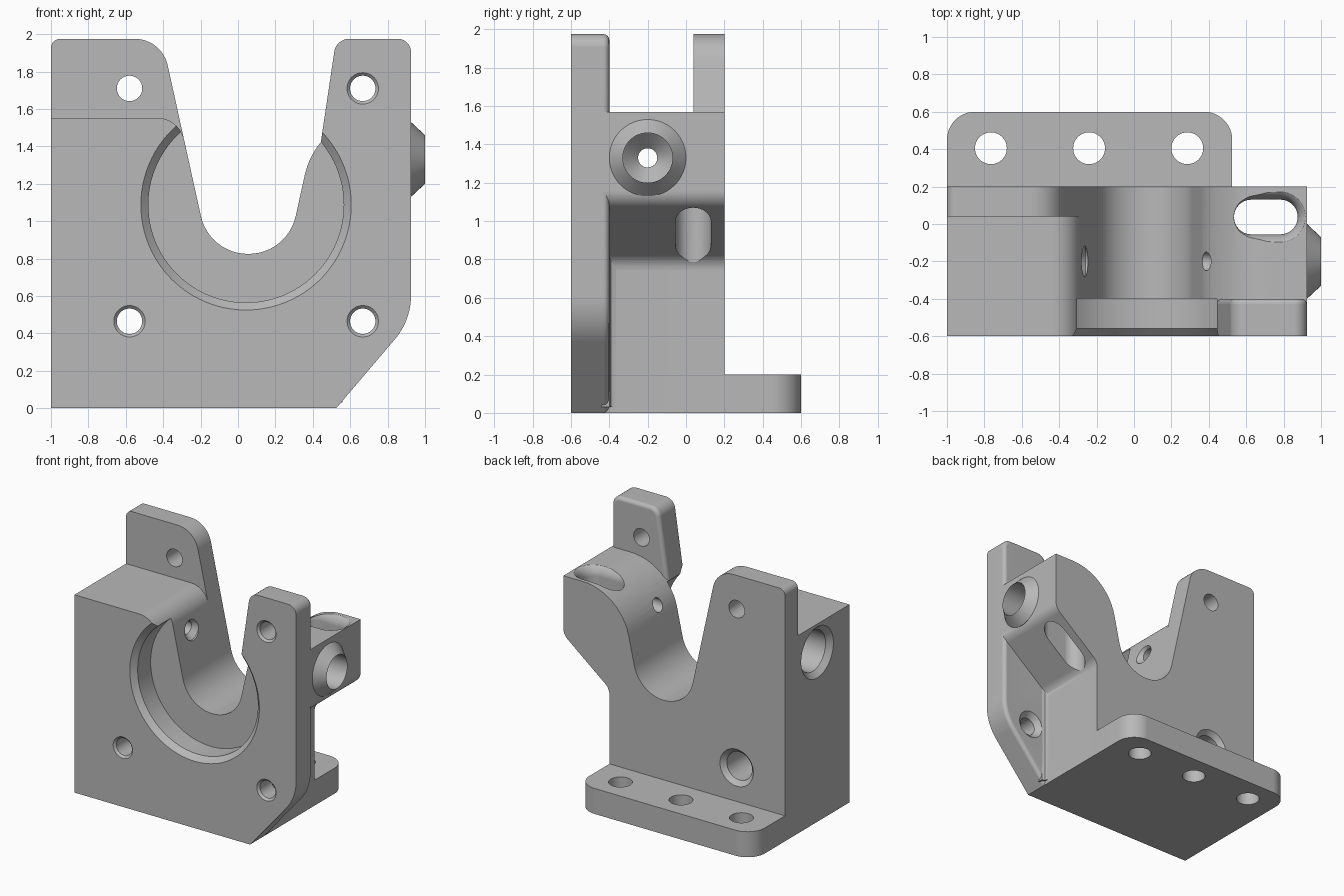
import bpy, bmesh, math
from mathutils import Vector

cube = bpy.data.objects.get("Cube")
if cube:
    bpy.data.objects.remove(cube, do_unlink=True)

grey = bpy.data.materials.new("machined_grey")
grey.use_nodes = True
grey.diffuse_color = (0.48, 0.48, 0.48, 1)
grey.node_tree.nodes["Principled BSDF"].inputs["Base Color"].default_value = (0.48, 0.48, 0.48, 1)


def rounded(points, steps=12):
    """Outline from (a, b, radius) corners, with every radius turned into an arc."""
    out = []
    for i, (a, b, r) in enumerate(points):
        p = Vector((a, b))
        if not r:
            out.append(p)
            continue
        u = (Vector(points[i - 1][:2]) - p).normalized()
        v = (Vector(points[(i + 1) % len(points)][:2]) - p).normalized()
        half = u.angle(v) / 2
        centre = p + (u + v).normalized() * (r / math.sin(half))
        start = p + u * (r / math.tan(half)) - centre
        sweep = math.pi - 2 * half
        if u.x * v.y - u.y * v.x > 0:
            sweep = -sweep
        for k in range(steps + 1):
            t = sweep * k / steps
            c, s = math.cos(t), math.sin(t)
            out.append(centre + Vector((start.x * c - start.y * s, start.x * s + start.y * c)))
    return out


def place(axis, along, a, b):
    return [(along, a, b), (a, along, b), (a, b, along)]["XYZ".index(axis)]


def loft(name, loops, round_last=0):
    """Closed solid through loops of equal length, optionally rounding the last rim."""
    bm = bmesh.new()
    rings = [[bm.verts.new(p) for p in loop] for loop in loops]
    n = len(rings[0])
    for low, high in zip(rings, rings[1:]):
        for i in range(n):
            j = (i + 1) % n
            bm.faces.new((low[i], low[j], high[j], high[i]))
    bm.faces.new(rings[0])
    cap = bm.faces.new(rings[-1])
    bmesh.ops.recalc_face_normals(bm, faces=bm.faces)
    if round_last:
        bmesh.ops.bevel(bm, geom=list(cap.edges), offset=round_last, segments=4,
                        profile=0.5, affect='EDGES')
    mesh = bpy.data.meshes.new(name)
    bm.to_mesh(mesh)
    bm.free()
    mesh.materials.append(grey)
    obj = bpy.data.objects.new(name, mesh)
    bpy.context.collection.objects.link(obj)
    return obj


def prism(name, axis, low, high, points, round_last=0):
    outline = rounded(points)
    return loft(name, [[place(axis, t, *p) for p in outline] for t in (low, high)], round_last)


def turned(name, axis, a, b, stations, sides=48):
    """Round solid along an axis from (distance, radius) stations."""
    angles = [math.tau * i / sides for i in range(sides)]
    return loft(name, [[place(axis, t, a + r * math.cos(w), b + r * math.sin(w)) for w in angles]
                       for t, r in stations])


def combine(target, tool, operation):
    mod = target.modifiers.new(tool.name, 'BOOLEAN')
    mod.operation, mod.solver, mod.object = operation, 'MANIFOLD', tool
    bpy.context.view_layer.objects.active = target
    bpy.ops.object.modifier_apply(modifier=mod.name)
    bpy.data.objects.remove(tool, do_unlink=True)


# Main block with the open U channel and the overhanging arm
bracket = prism("bracket_body", 'Y', -0.45, 0.2, [
    (-1, 0, 0), (0.525, 0, 0), (0.525, 0.79, 0.1), (0.925, 1.11, 0.1), (0.925, 1.57, 0),
    (0.428, 1.57, 0.41), (0.264, 0.825, 0.258), (-0.154, 0.825, 0.258),
    (-0.314, 1.553, 0.15), (-1, 1.553, 0)])

# Front plate with the tall ear and a softened rear rim
front_plate = prism("front_plate", 'Y', -0.6, -0.4, [
    (-1, 0, 0), (0.525, 0, 0), (0.925, 0.47, 0.36),
    (0.925, 1.975, 0.07), (0.525, 1.975, 0.08), (0.38, 1, 0),
    (-0.1925, 1, 0), (-0.314, 1.553, 0.15), (-1, 1.553, 0)], 0.03)

# Rear ear, foot, cove strip and conical boss
rear_ear = prism("rear_ear", 'Y', 0.04, 0.2, [
    (-1, 1.2, 0), (-1, 1.975, 0.05), (-0.407, 1.975, 0.18), (-0.2365, 1.2, 0)])
foot = prism("foot", 'Z', 0, 0.2, [
    (-1, 0.1, 0), (0.525, 0.1, 0), (0.525, 0.6, 0.15), (-1, 0.6, 0.15)])
cove = prism("cove", 'Z', 0.03, 0.81, [
    (0.5, -0.44, 0), (0.56, -0.44, 0), (0.56, -0.4, 0), (0.535, -0.39, 0),
    (0.525, -0.365, 0), (0.5, -0.365, 0)])
boss = turned("boss", 'X', -0.2, 1.33, [(0.85, 0.2), (0.925, 0.2), (1, 0.13)])
for part in (front_plate, rear_ear, foot, cove, boss):
    combine(bracket, part, 'UNION')

# Cutters: front recess, screw holes, cross bores
R, C = 0.068, 0.084
cutters = [
    turned("recess", 'Y', 0.043, 1.0875, [(-0.7, 0.5625), (-0.6, 0.5625), (-0.56, 0.5225), (-0.399, 0.5225)], 96),
    turned("rear_ear_hole", 'Y', -0.58, 1.71, [(0, R), (0.3, R)]),
    turned("front_ear_hole", 'Y', 0.667, 1.71, [(-0.7, C), (-0.6, C), (-0.584, R), (-0.3, R)]),
    turned("wing_hole", 'Y', 0.667, 0.465,
           [(-0.7, C), (-0.6, C), (-0.584, R), (-0.44, R), (-0.4, 0.108), (-0.3, 0.108)]),
    turned("long_hole", 'Y', -0.58, 0.465,
           [(-0.7, C), (-0.6, C), (-0.584, R), (-0.2, R), (-0.19, 0.11), (0.165, 0.11), (0.2, 0.145), (0.3, 0.145)]),
    turned("outer_cross_bore", 'X', -0.2, 1.33, [(1.1, 0.13), (0.65, 0.13), (0.57, 0.05), (0.2, 0.05)]),
    turned("inner_cross_bore", 'X', -0.2, 1.33,
           [(-1.1, 0.2), (-1, 0.2), (-0.96, 0.16), (-0.52, 0.16), (-0.42, 0.05), (-0.3, 0.05), (-0.26, 0.085), (-0.1, 0.085)]),
]
for i in range(3):
    cutters.append(turned("foot_hole", 'Z', -0.765 + 0.525 * i, 0.405, [(-0.1, 0.085), (0.3, 0.085)]))


# Slot through the arm with a softened upper rim
def slot_loop(z, grow):
    r = 0.092 + grow
    x0, x1, y0, y1 = 0.535 - grow, 0.875 + grow, -0.055 - grow, 0.13 + grow
    return [(p.x, p.y, z) for p in rounded([(x0, y0, r), (x1, y0, r), (x1, y1, r), (x0, y1, r)])]


cutters.append(loft("slot", [slot_loop(z, g) for z, g in
                             [(0.6, 0), (1.5, 0), (1.535, 0.01), (1.56, 0.027), (1.572, 0.045), (1.65, 0.045)]]))
for cutter in cutters:
    combine(bracket, cutter, 'DIFFERENCE')

# Smooth the curved walls, keep the machined edges crisp and the flats even
bpy.ops.object.select_all(action='DESELECT')
bracket.select_set(True)
bpy.context.view_layer.objects.active = bracket
bpy.ops.object.shade_smooth_by_angle(angle=math.radians(25))
normals = bracket.modifiers.new("even_flats", 'WEIGHTED_NORMAL')
normals.keep_sharp = True
